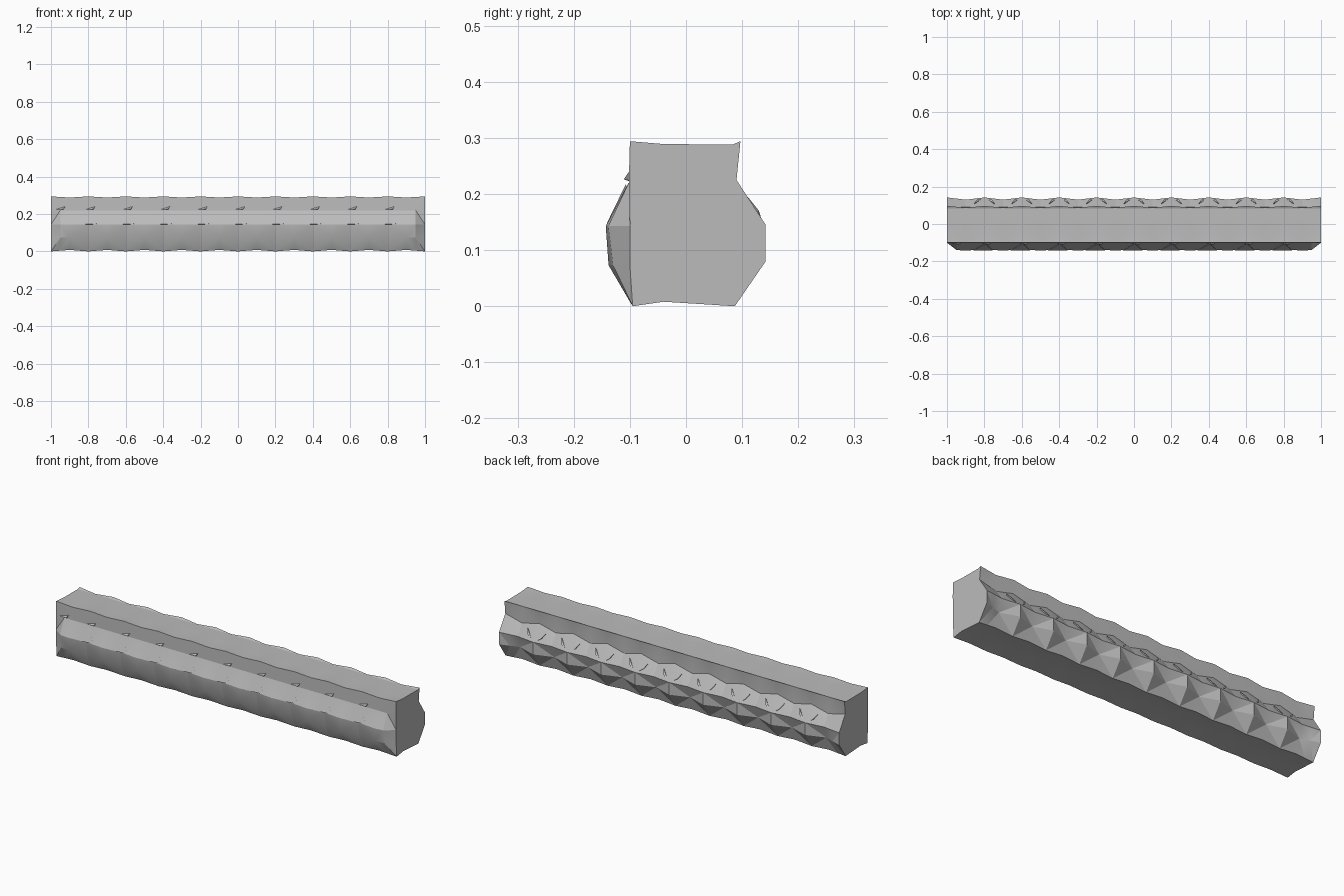
import bpy, bmesh, math

if "Cube" in bpy.data.objects:
    bpy.data.objects.remove(bpy.data.objects["Cube"])

stone = bpy.data.materials.new("grey stone")
stone.diffuse_color = (0.5, 0.5, 0.5, 1)
stone.use_nodes = True
stone.node_tree.nodes["Principled BSDF"].inputs["Base Color"].default_value = stone.diffuse_color


def finish(name, bm):
    bmesh.ops.recalc_face_normals(bm, faces=bm.faces[:])
    me = bpy.data.meshes.new(name)
    bm.to_mesh(me)
    bm.free()
    me.materials.append(stone)
    ob = bpy.data.objects.new(name, me)
    bpy.context.collection.objects.link(ob)
    return ob


# cross-section of the beam: c is 1 at each bump centre line, 0 halfway between
def section(x):
    c = abs(((x + 10) % 0.2) - 0.1) / 0.1
    m = 1 - c
    end = abs(x) > 0.99
    front_low = -0.1 if end else -0.138 * m - 0.122 * c
    front_high = -0.1 if end else -0.143 * m - 0.134 * c
    return [
        (-0.095 * c - 0.100 * m, 0.008 * m),
        (front_low, 0.073),
        (front_high, 0.143),
        (-0.102, 0.22),
        (-0.100, 0.288 + 0.006 * c),
        (-0.04, 0.289),
        (0.083, 0.288),
        (0.087 + 0.010 * c, 0.288 + 0.006 * c),
        (0.090, 0.200 + 0.025 * c),
        (0.130 + 0.012 * c, 0.145),
        (0.108 + 0.034 * c, 0.080),
        (0.087, 0.008 * m),
        (-0.04, 0.008),
    ]


# main beam: loft through the columns, diagonals mirrored about each bump
xs = [-1, -0.95] + [round(-0.9 + 0.1 * i, 2) for i in range(19)] + [0.95, 1]
bm = bmesh.new()
rings = [[bm.verts.new((x, y, z)) for y, z in section(x)] for x in xs]
n = len(rings[0])
for i in range(len(xs) - 1):
    mid = (xs[i] + xs[i + 1]) / 2
    rising = ((mid + 10) % 0.2) < 0.1
    for j in range(n):
        k = (j + 1) % n
        a, b, c, d = rings[i][j], rings[i + 1][j], rings[i + 1][k], rings[i][k]
        flip = rising if j in (0, 2, 8, 9) else not rising
        tris = ((a, b, c), (a, c, d)) if flip else ((a, b, d), (b, c, d))
        for t in tris:
            bm.faces.new(t)
bm.faces.new(rings[0])
bm.faces.new(rings[-1])
beam = finish("beam", bm)
bpy.context.view_layer.objects.active = beam
beam.select_set(True)
bpy.ops.object.shade_smooth_by_angle(angle=math.radians(15))


# small four-cornered stone chips, repeated along the beam
def chips(name, points, centres):
    bm = bmesh.new()
    for cx in centres:
        v = [bm.verts.new((cx + x, y, z)) for x, y, z in points]
        for f in ((0, 1, 2), (0, 1, 3), (1, 2, 3), (0, 2, 3)):
            bm.faces.new([v[i] for i in f])
    finish(name, bm)


inner = [-0.8 + 0.2 * i for i in range(9)]
chips("front_facet", [(-0.06, -0.141, 0.143), (0.045, -0.141, 0.148),
                      (0.005, -0.107, 0.218), (0, -0.09, 0.13)], inner)
chips("front_notch", [(-0.035, -0.098, 0.222), (0.04, -0.098, 0.245),
                      (0.025, -0.111, 0.226), (0.03, -0.09, 0.222)],
      [-0.96] + inner)
for side in (-1, 1):
    chips("back_ridge", [(side * 0.012, 0.136, 0.150), (side * 0.055, 0.110, 0.195),
                         (side * 0.040, 0.130, 0.170), (side * 0.03, 0.09, 0.15)],
          inner)
